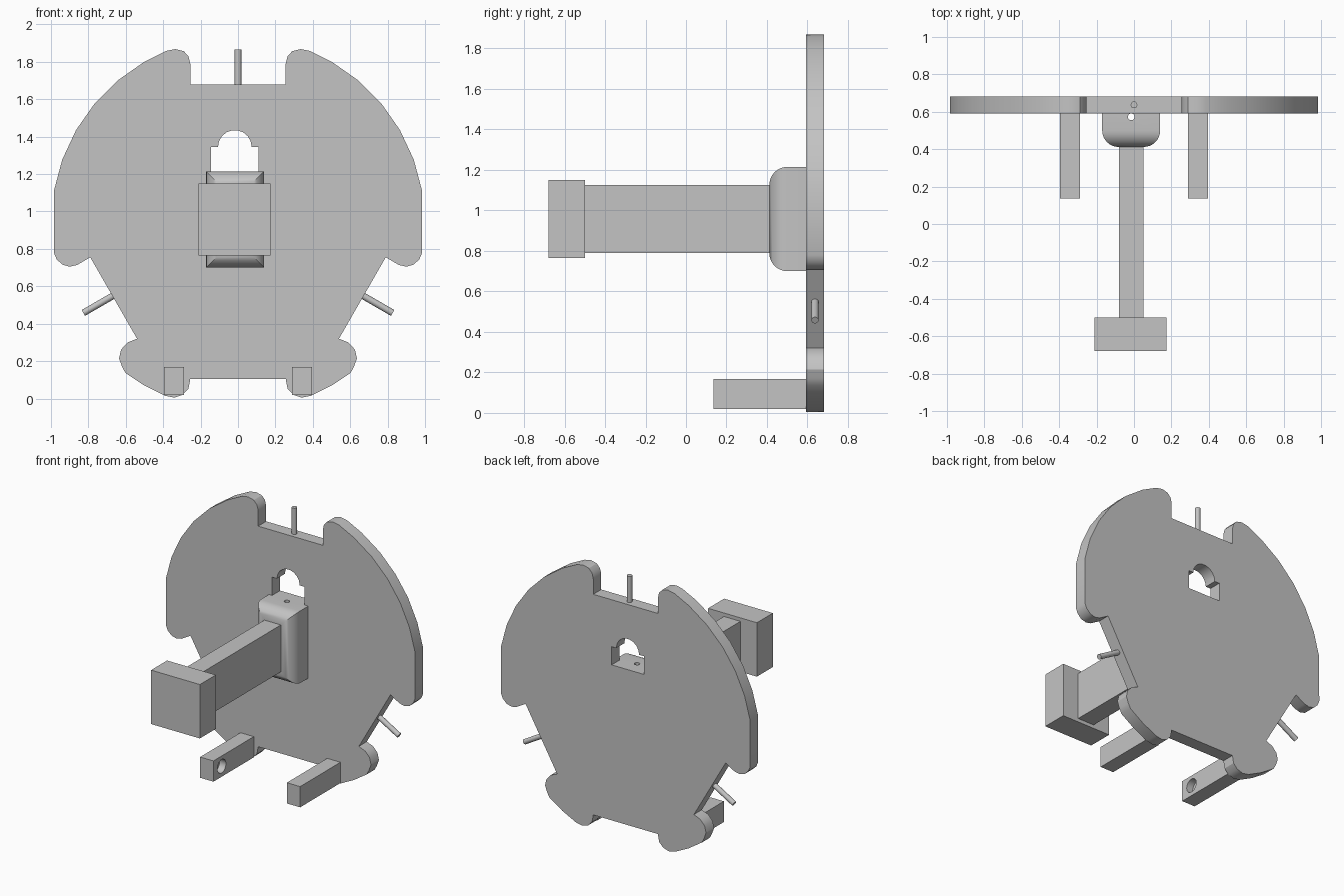
import bpy, bmesh, math
from mathutils import Vector

if "Cube" in bpy.data.objects:
    bpy.data.objects.remove(bpy.data.objects["Cube"], do_unlink=True)

grey = bpy.data.materials.new("plain_grey")
grey.use_nodes = True
grey.diffuse_color = (0.55, 0.55, 0.55, 1)
grey.node_tree.nodes["Principled BSDF"].inputs["Base Color"].default_value = (0.55, 0.55, 0.55, 1)


def add(name, bm):
    bmesh.ops.recalc_face_normals(bm, faces=bm.faces)
    mesh = bpy.data.meshes.new(name)
    bm.to_mesh(mesh)
    bm.free()
    obj = bpy.data.objects.new(name, mesh)
    bpy.context.collection.objects.link(obj)
    mesh.materials.append(grey)
    return obj


def prism(name, outline, y0, y1):
    """Extrude an (x, z) outline along y."""
    bm = bmesh.new()
    face = bm.faces.new([bm.verts.new((x, y0, z)) for x, z in outline])
    out = bmesh.ops.extrude_face_region(bm, geom=[face])
    verts = [g for g in out["geom"] if isinstance(g, bmesh.types.BMVert)]
    bmesh.ops.translate(bm, verts=verts, vec=(0, y1 - y0, 0))
    return add(name, bm)


def box(name, xs, ys, zs):
    corners = [(xs[0], zs[0]), (xs[1], zs[0]), (xs[1], zs[1]), (xs[0], zs[1])]
    return prism(name, corners, *ys)


def rod(name, start, end, radius, sides=16):
    start, end = Vector(start), Vector(end)
    axis = end - start
    bm = bmesh.new()
    bmesh.ops.create_cone(bm, cap_ends=True, segments=sides, radius1=radius,
                          radius2=radius, depth=axis.length)
    bmesh.ops.rotate(bm, verts=bm.verts, matrix=axis.to_track_quat('Z', 'Y').to_matrix())
    bmesh.ops.translate(bm, verts=bm.verts, vec=(start + end) / 2)
    return add(name, bm)


def select(obj):
    bpy.ops.object.select_all(action='DESELECT')
    obj.select_set(True)
    bpy.context.view_layer.objects.active = obj


def cut(obj, cutter):
    select(obj)
    mod = obj.modifiers.new("cut", 'BOOLEAN')
    mod.operation = 'DIFFERENCE'
    mod.solver = 'EXACT'
    mod.object = cutter
    bpy.ops.object.modifier_apply(modifier=mod.name)
    bpy.data.objects.remove(cutter, do_unlink=True)


def smooth(obj):
    select(obj)
    bpy.ops.object.shade_smooth_by_angle(angle=math.radians(30))


def arc(cx, cz, r, degrees):
    return [(cx + r * math.cos(math.radians(a)), cz + r * math.sin(math.radians(a)))
            for a in degrees]


# Notched round plate: one half outline, mirrored
CZ = 0.935
half = [(0.255, 1.68), (0.255, 1.79), (0.265, 1.83), (0.29, 1.857), (0.335, 1.868), (0.385, 1.858)]
half += arc(0, CZ, 1, range(60, -9, -10))[:-1] + [(0.985, 0.78)]
half += [(0.97, 0.745), (0.94, 0.716), (0.9, 0.705), (0.86, 0.714), (0.79, 0.755)]
half += [(0.54, 0.32), (0.59, 0.3), (0.625, 0.262), (0.636, 0.215), (0.62, 0.17)]
half += arc(0, CZ, 1, (-53, -60, -67))
half += [(0.34, 0.005), (0.295, 0.02), (0.265, 0.052), (0.255, 0.105)]
plate = prism("round_plate", half + [(-x, z) for x, z in reversed(half)], 0.592, 0.682)

# Keyhole window through the plate
window = [(-0.145, 1.215), (0.11, 1.215), (0.11, 1.345)]
window += arc(-0.017, 1.345, 0.09, range(0, 181, 20)) + [(-0.145, 1.345)]
cut(plate, prism("window_cutter", window, 0.5, 0.8))
smooth(plate)

# Mounting block with rounded front rim and a vertical pin hole
bm = bmesh.new()
bmesh.ops.create_cube(bm, size=1)
bmesh.ops.scale(bm, verts=bm.verts, vec=(0.31, 0.18, 0.515))
bmesh.ops.translate(bm, verts=bm.verts, vec=(-0.015, 0.502, 0.9575))
rim = [e for e in bm.edges if all(v.co.y < 0.5 for v in e.verts)]
bmesh.ops.bevel(bm, geom=rim, offset=0.088, segments=8, profile=0.5, affect='EDGES')
block = add("mounting_block", bm)
cut(block, rod("pin_hole_cutter", (-0.015, 0.573, 0.5), (-0.015, 0.573, 1.4), 0.018))
smooth(block)

# Arm and head
box("arm", (-0.08, 0.05), (-0.5, 0.415), (0.79, 1.125))
box("arm_head", (-0.21, 0.175), (-0.68, -0.5), (0.765, 1.15))

# Feet with blind sockets on their inner faces
for side, label in ((1, "left"), (-1, "right")):
    foot = box(label + "_foot", sorted((side * 0.29, side * 0.395)), (0.137, 0.592), (0.02, 0.168))
    cut(foot, rod("socket_cutter", (side * 0.2, 0.23, 0.095), (side * 0.34, 0.23, 0.095), 0.048, 24))
    smooth(foot)

# Radial pins in the three notches
for label, angle in (("top", 90), ("left", -30), ("right", 210)):
    out = Vector((math.cos(math.radians(angle)), 0, math.sin(math.radians(angle))))
    centre = Vector((0, 0.637, CZ))
    smooth(rod(label + "_pin", centre + out * 0.72, centre + out * (0.932 if angle == 90 else 0.955), 0.018))
